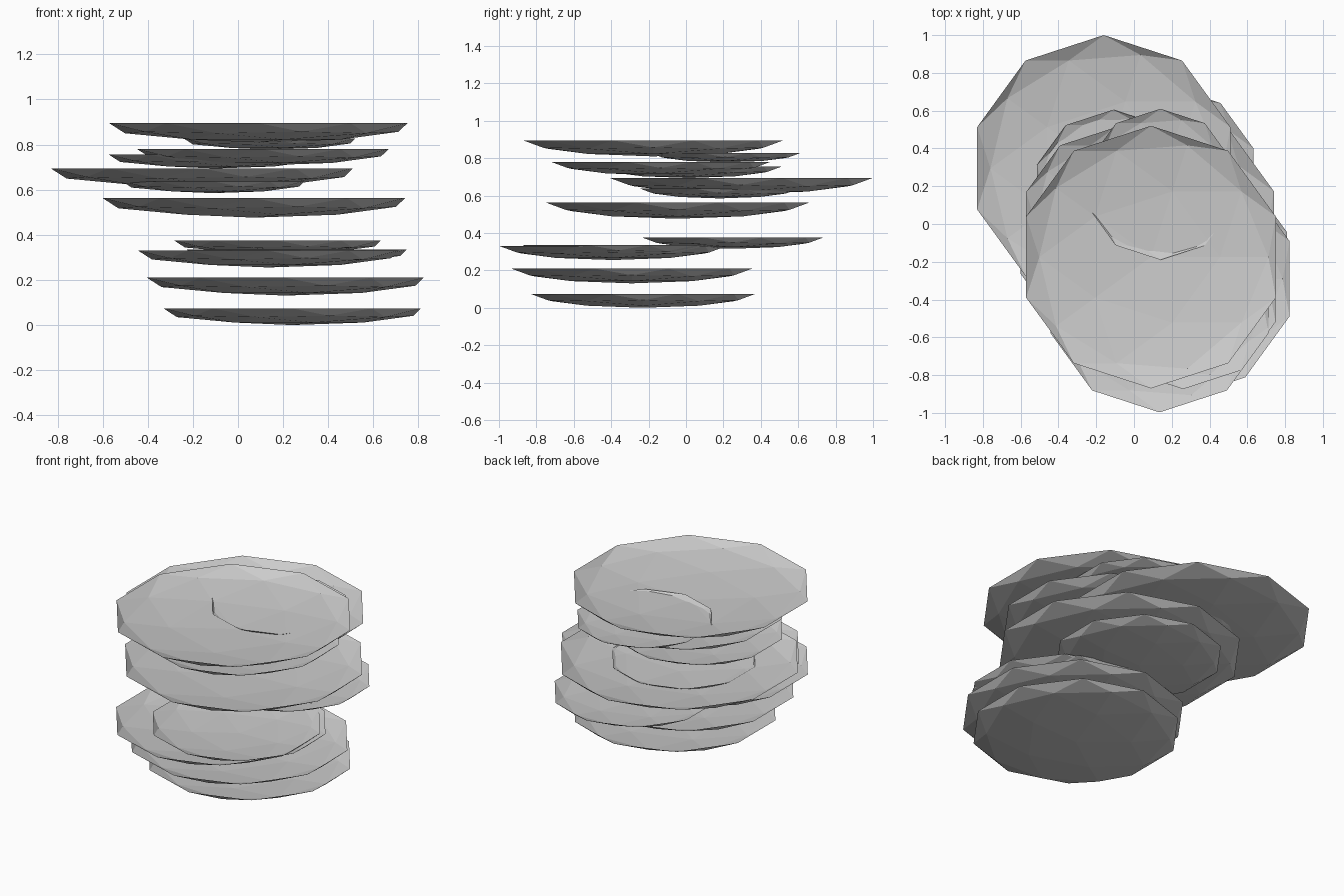
import bpy, bmesh
from mathutils import Matrix, Vector

cube = bpy.data.objects.get("Cube")
if cube:
    bpy.data.objects.remove(cube)

# One plain grey for every dish
grey = bpy.data.materials.new("light_grey")
grey.use_nodes = True
colour = (0.6, 0.6, 0.6, 1)
grey.diffuse_color = colour
grey.node_tree.nodes["Principled BSDF"].inputs["Base Color"].default_value = colour

FLATNESS = 0.123  # depth of a dish relative to its radius


def dish(name, x, y, rim, radius):
    """Open, shallow, faceted dish: half of a squashed icosphere."""
    bm = bmesh.new()
    bmesh.ops.create_icosphere(bm, subdivisions=2, radius=1)
    bmesh.ops.rotate(bm, cent=(0, 0, 0), verts=bm.verts,
                     matrix=Matrix.Rotation(3.14159265, 3, "Z"))
    upper = [f for f in bm.faces if f.calc_center_median().z > 0]
    bmesh.ops.delete(bm, geom=upper, context="FACES")
    bmesh.ops.scale(bm, vec=Vector((radius, radius, radius * FLATNESS)), verts=bm.verts)
    mesh = bpy.data.meshes.new(name)
    bm.to_mesh(mesh)
    bm.free()
    mesh.materials.append(grey)
    obj = bpy.data.objects.new(name, mesh)
    obj.location = (x, y, rim)
    bpy.context.collection.objects.link(obj)


# Stack from bottom to top: centre x, centre y, rim height, radius
stack = [
    (0.24, -0.23, 0.074, 0.60),
    (0.21, -0.29, 0.21, 0.645),
    (0.135, -0.39, 0.33, 0.607),
    (0.26, -0.36, 0.335, 0.514),
    (0.175, 0.25, 0.375, 0.482),
    (0.07, -0.045, 0.563, 0.705),
    (-0.11, 0.18, 0.637, 0.425),
    (-0.16, 0.295, 0.695, 0.705),
    (-0.10, 0.015, 0.755, 0.496),
    (0.11, -0.135, 0.78, 0.586),
    (0.14, 0.21, 0.827, 0.40),
    (0.09, -0.175, 0.895, 0.695),
]
for i, spec in enumerate(stack, 1):
    dish(f"dish_{i}", *spec)
